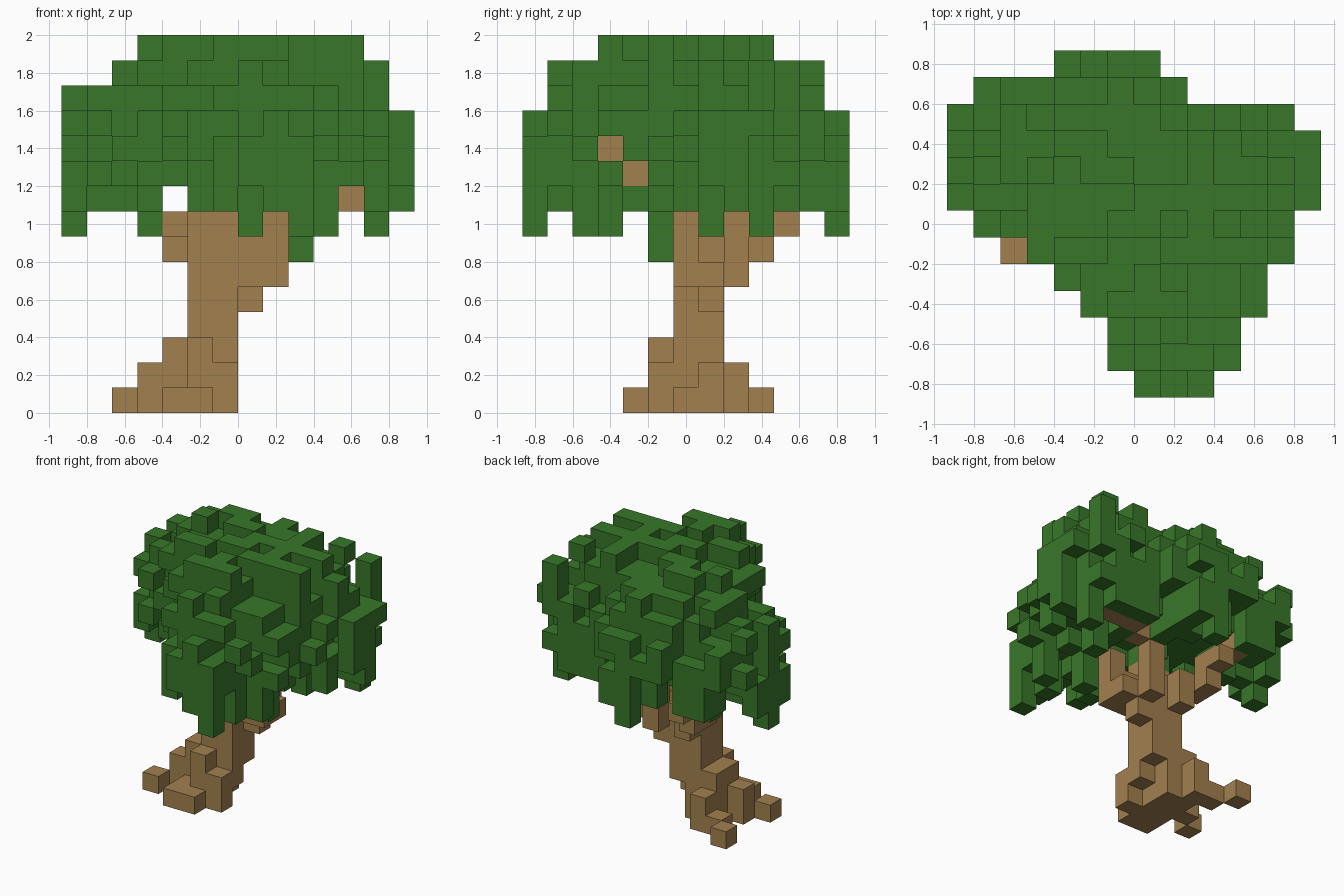
import bpy, bmesh, random
from mathutils import Vector

if "Cube" in bpy.data.objects:
    bpy.data.objects.remove(bpy.data.objects["Cube"], do_unlink=True)
rng = random.Random(5)
SIZE = 2 / 15                      # edge of one block
ORIGIN = Vector((-7, -6.5, 0))     # corner of the block grid


def material(name, rgb):
    m = bpy.data.materials.new(name)
    m.use_nodes = True
    color = (*rgb, 1)
    m.diffuse_color = color
    m.node_tree.nodes["Principled BSDF"].inputs["Base Color"].default_value = color
    return m


def boxes(*spans):
    """Blocks filling each span: x first, x last, y first, y last, layer."""
    return {(i, j, k) for a, b, c, d, k in spans
            for i in range(a, b + 1) for j in range(c, d + 1)}


def build(name, cells, mat):
    """One mesh made of the outer faces of a set of blocks."""
    bm = bmesh.new()
    verts = {}

    def corner(p):
        key = tuple(p)
        if key not in verts:
            verts[key] = bm.verts.new((Vector(key) + ORIGIN) * SIZE)
        return verts[key]

    for cell in sorted(cells):
        for axis in range(3):
            u, v = (axis + 1) % 3, (axis + 2) % 3
            for side in (0, 1):
                near = list(cell)
                near[axis] += 2 * side - 1
                if tuple(near) in cells:
                    continue
                ring = []
                for du, dv in ((0, 0), (1, 0), (1, 1), (0, 1)):
                    p = list(cell)
                    p[axis] += side
                    p[u] += du
                    p[v] += dv
                    ring.append(corner(p))
                bm.faces.new(ring if side else ring[::-1])
    mesh = bpy.data.meshes.new(name)
    bm.to_mesh(mesh)
    bm.free()
    mesh.materials.append(mat)
    obj = bpy.data.objects.new(name, mesh)
    bpy.context.collection.objects.link(obj)


leaf = material("leaf green", (0.040, 0.186, 0.022))
bark = material("bark brown", (0.365, 0.217, 0.078))

# Roots spreading over the ground
roots = boxes((4, 5, 4, 4, 0), (4, 6, 5, 5, 0), (3, 5, 6, 6, 0), (4, 5, 7, 7, 0),
              (3, 4, 8, 8, 0), (2, 2, 5, 5, 0), (2, 2, 9, 9, 0),
              (5, 6, 5, 5, 1), (3, 6, 6, 6, 1), (4, 5, 7, 7, 1), (4, 4, 8, 8, 1))
# Trunk
trunk = boxes((4, 6, 6, 7, 2), (5, 5, 5, 5, 2), (5, 6, 6, 7, 3), (5, 6, 6, 7, 4),
              (5, 6, 6, 7, 5), (5, 6, 6, 7, 6), (5, 6, 6, 6, 7))
# Branches: back right, back left and front
branches = boxes((5, 5, 8, 8, 5), (4, 4, 8, 9, 6), (5, 5, 8, 8, 6), (4, 4, 9, 10, 7),
                 (3, 3, 10, 10, 8),
                 (7, 7, 7, 7, 4), (7, 7, 6, 8, 5), (7, 7, 8, 8, 6), (7, 7, 8, 8, 7),
                 (8, 8, 8, 8, 8), (9, 11, 9, 9, 8),
                 (8, 8, 6, 7, 5), (7, 8, 6, 6, 6), (8, 8, 6, 6, 7), (8, 8, 5, 5, 8),
                 (7, 7, 4, 4, 9), (7, 7, 3, 3, 10))

# Outline of the crown from above, front row first
OUTLINE = """
.......###....
......#####...
......#####...
.....#######..
....########..
...##########.
.############.
##############
##############
##############
#############.
.########.....
....####......
""".split()
plan = {(i, j) for j, row in enumerate(OUTLINE) for i, c in enumerate(row) if c == "#"}

# Depth of each column inside the outline
depth = {}
rest, ring = set(plan), 1
while rest:
    edge = {(i, j) for i, j in rest
            if not {(i + 1, j), (i - 1, j), (i, j + 1), (i, j - 1)} <= rest}
    depth.update((c, ring) for c in edge)
    rest -= edge
    ring += 1

# Chance of a block by layer, for depths one, two, three and deeper
CHANCE = {14: (0, .1, .3, .4), 13: (.04, .4, .8, .95), 12: (.18, .65, .95, 1),
          11: (.42, .88, 1, 1), 10: (.5, .9, 1, 1), 9: (.5, .85, .95, 1),
          8: (.55, .55, .5, .5)}
# Extent of the upper layers: x first, x last, y first, y last
LIMIT = {14: (3, 11, 3, 9), 13: (2, 12, 1, 11), 12: (0, 12, 1, 11)}
crown = set()
for k, chance in CHANCE.items():
    a, b, c, d = LIMIT.get(k, (0, 13, 0, 12))
    for i, j in sorted(plan):
        p = chance[min(depth[i, j], 4) - 1]
        # Rim blocks tend to stand alone rather than stack up
        if depth[i, j] == 1 and k > 8:
            p *= 0.75 if (i, j, k + 1) in crown else 1.2
        held = k > 8 or (i, j, 9) in crown
        if held and a <= i <= b and c <= j <= d and rng.random() < p:
            crown.add((i, j, k))

# Every outline column carries leaves somewhere at mid height
for i, j in sorted(plan):
    if not any((i, j, k) in crown for k in (9, 10, 11)):
        crown.add((i, j, rng.choice((9, 10, 11))))
# Tufts that reach furthest out to each side
for i, j in ((13, 8), (0, 8), (6, 12), (8, 0)):
    crown |= {(i, j, k) for k in (8, 9, 10, 11)}
# Outermost tufts on top
crown |= boxes((4, 4, 9, 9, 14), (3, 3, 8, 8, 14), (11, 11, 5, 5, 14), (6, 6, 3, 3, 14),
               (7, 7, 4, 4, 14), (8, 8, 5, 5, 14), (5, 5, 3, 3, 13), (11, 11, 5, 5, 13),
               (2, 2, 8, 8, 13), (12, 12, 7, 7, 13), (7, 7, 1, 1, 13), (6, 6, 11, 11, 13),
               (0, 0, 8, 8, 12), (12, 12, 7, 7, 12))
# Tall tuft on the back left corner
crown |= {(12, 10, k) for k in (11, 12, 13)}
# Hanging tufts
for i, j in ((0, 8), (3, 9), (12, 9), (6, 12), (9, 0), (9, 2), (10, 3), (9, 5), (7, 3), (10, 7)):
    crown |= {(i, j, k) for k in (7, 8, 9)}
# Leaves hanging around the branches
crown |= boxes((9, 9, 5, 5, 6), (5, 6, 4, 4, 8), (9, 11, 10, 10, 8))
# Gaps in the leaves that show the branches
crown -= boxes((4, 4, 0, 12, 8), (11, 11, 0, 8, 8), (8, 13, 4, 4, 9), (8, 13, 3, 3, 10))
crown -= roots | trunk | branches

build("roots", roots, bark)
build("trunk", trunk, bark)
build("branches", branches, bark)
build("leaf_crown", crown, leaf)
